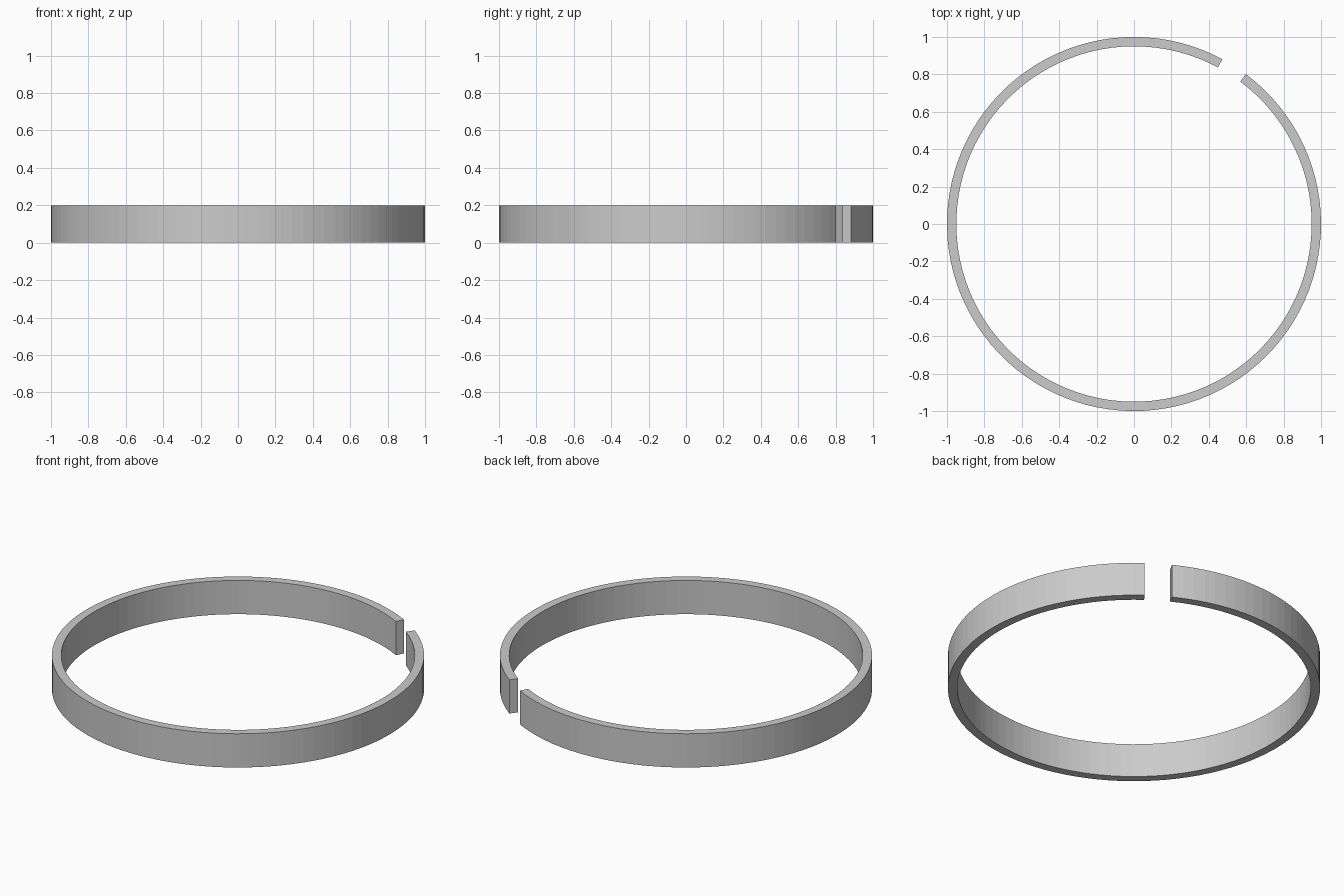
import bpy, bmesh
from math import radians, cos, sin

if "Cube" in bpy.data.objects:
    bpy.data.objects.remove(bpy.data.objects["Cube"])

R_OUT, R_IN, HEIGHT, STEPS = 1.0, 0.95, 0.2, 100
START, END = radians(61.8), radians(360 + 53.3)

bm = bmesh.new()

# Rectangular cross-section placed at each angle of the open hoop
def section(a):
    corners = [(R_IN, 0), (R_OUT, 0), (R_OUT, HEIGHT), (R_IN, HEIGHT)]
    return [bm.verts.new((r * cos(a), r * sin(a), z)) for r, z in corners]

rings = [section(START + (END - START) * i / STEPS) for i in range(STEPS + 1)]

# Walls between neighbouring sections
for a, b in zip(rings, rings[1:]):
    for k in range(4):
        n = (k + 1) % 4
        bm.faces.new((a[k], a[n], b[n], b[k]))

# End caps at the gap
bm.faces.new(rings[0])
bm.faces.new(rings[-1])
bmesh.ops.recalc_face_normals(bm, faces=bm.faces)

mesh = bpy.data.meshes.new("split_ring")
bm.to_mesh(mesh)
bm.free()
ring = bpy.data.objects.new("split_ring", mesh)
bpy.context.collection.objects.link(ring)
